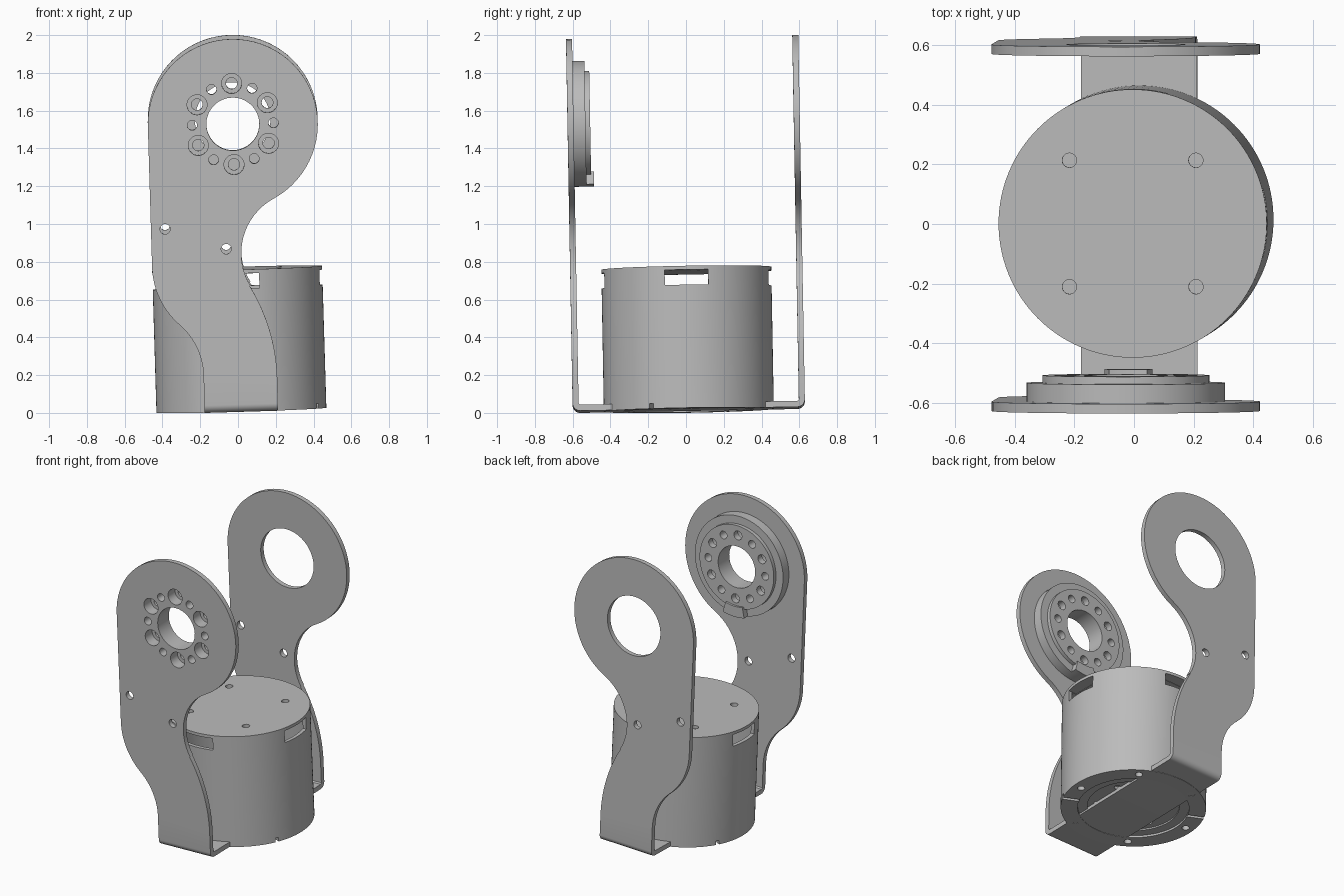
import bpy, bmesh
from math import cos, sin, radians
from mathutils import Vector, Matrix, Euler

if "Cube" in bpy.data.objects:
    bpy.data.objects.remove(bpy.data.objects["Cube"], do_unlink=True)

grey = bpy.data.materials.new("plain_grey")
grey.use_nodes = True
GREY = (0.5, 0.5, 0.5, 1)
grey.diffuse_color = GREY
grey.node_tree.nodes["Principled BSDF"].inputs["Base Color"].default_value = GREY

# The whole assembly leans slightly
LEAN = Matrix.Translation((0.018, 0.015, 0.016)) @ Euler((0.018, -0.03, 0)).to_matrix().to_4x4()
HUB_Z = 1.525


def arc(cx, cy, r, start, end, n=16):
    angles = [radians(start + (end - start) * i / n) for i in range(n + 1)]
    return [(cx + r * cos(a), cy + r * sin(a)) for a in angles]


def rod(r, p0, p1, seg=32):
    """Cylinder between two points."""
    p0, p1 = Vector(p0), Vector(p1)
    d = p1 - p0
    m = Matrix.Translation((p0 + p1) / 2) @ d.to_track_quat('Z', 'Y').to_matrix().to_4x4()
    return lambda bm: bmesh.ops.create_cone(bm, cap_ends=True, segments=seg, radius1=r,
                                            radius2=r, depth=d.length, matrix=m)


def bore(r, x, z, y0, y1, seg=32):
    return rod(r, (x, y0, z), (x, y1, z), seg)


def post(r, x, y, z0, z1, seg=32):
    return rod(r, (x, y, z0), (x, y, z1), seg)


def block(size, centre, turn=0):
    m = Matrix.Rotation(radians(turn), 4, 'Z') @ Matrix.Translation(centre) @ Matrix.Diagonal((*size, 1))
    return lambda bm: bmesh.ops.create_cube(bm, size=1, matrix=m)


def prism(points, push):
    """Closed 3D outline pushed along a vector."""
    def add(bm):
        verts = [bm.verts.new(p) for p in points]
        bmesh.ops.remove_doubles(bm, verts=verts, dist=0.004)
        face = bm.faces.new([v for v in verts if v.is_valid])
        new = bmesh.ops.extrude_face_region(bm, geom=[face])["geom"]
        bmesh.ops.translate(bm, vec=push, verts=[g for g in new if isinstance(g, bmesh.types.BMVert)])
    return add


def make(name, *parts):
    bm = bmesh.new()
    for part in parts:
        part(bm)
    bmesh.ops.recalc_face_normals(bm, faces=bm.faces)
    mesh = bpy.data.meshes.new(name)
    bm.to_mesh(mesh)
    bm.free()
    mesh.materials.append(grey)
    obj = bpy.data.objects.new(name, mesh)
    bpy.context.collection.objects.link(obj)
    return obj


def boolean(obj, operation, *parts):
    cutter = make("cutter", *parts)
    cutter.hide_render = True
    mod = obj.modifiers.new("cut", 'BOOLEAN')
    mod.operation, mod.object, mod.solver = operation, cutter, 'EXACT'
    deps = bpy.context.evaluated_depsgraph_get()
    mesh = bpy.data.meshes.new_from_object(obj.evaluated_get(deps))
    obj.modifiers.clear()
    obj.data = mesh
    bpy.data.objects.remove(cutter, do_unlink=True)


def ring(r, start, count=6):
    return [(r * cos(radians(start + i * 360 / count)), r * sin(radians(start + i * 360 / count)))
            for i in range(count)]


# Bracket: bent U strip trimmed by the curved arm outline
strip = ([(-0.615, 2.2)] + arc(-0.575, 0.04, 0.04, 180, 270, 8) + arc(0.575, 0.04, 0.04, 270, 360, 8)
         + [(0.615, 2.2), (0.583, 2.2)] + arc(0.575, 0.04, 0.008, 360, 270, 1)
         + arc(-0.575, 0.04, 0.008, 270, 180, 1) + [(-0.583, 2.2)])
outline = ([(0.195, -0.1)] + arc(-0.785, 0.175, 0.98, 0, 30) + arc(0.354, 0.83, 0.33, 210, 117)
           + arc(0, HUB_Z, 0.45, -63, 180, 48) + arc(-0.03, 0.78, 0.42, 180, 227.5)
           + arc(-0.562, 0.2, 0.367, 47.5, 0) + [(-0.195, -0.1)])
bracket = make("bracket", prism([(-0.6, y, z) for y, z in strip], (1.2, 0, 0)))
boolean(bracket, 'INTERSECT', prism([(x, -0.8, z) for x, z in outline], (0, 1.6, 0)))

# Arm holes: paired screw holes, bearing opening at the back, hub bores at the front
small, large = ring(0.215, 0), ring(0.215, 30)
boolean(bracket, 'DIFFERENCE',
        bore(0.027, -0.375, 0.98, -1, 1), bore(0.027, -0.055, 0.865, -1, 1),
        bore(0.2, 0, HUB_Z, 0.5, 0.7, 64), bore(0.14, 0, HUB_Z, -0.7, -0.5, 64),
        *[bore(0.026, x, HUB_Z + z, -0.7, -0.5) for x, z in small],
        *[bore(0.053, x, HUB_Z + z, -0.7, -0.5) for x, z in large])

# Hub: stepped flange on the inside of the front arm
hub = make("hub_flange", bore(0.333, 0, HUB_Z, -0.584, -0.52, 96))
boolean(hub, 'UNION', bore(0.28, 0, HUB_Z, -0.55, -0.495, 96))
boolean(hub, 'DIFFERENCE', bore(0.14, 0, HUB_Z, -0.7, -0.4, 64),
        *[bore(0.026, x, HUB_Z + z, -0.7, -0.4) for x, z in small],
        *[bore(0.03, x, HUB_Z + z, -0.7, -0.4) for x, z in large])
boolean(hub, 'DIFFERENCE', *[bore(0.053, x, HUB_Z + z, -0.7, -0.54) for x, z in large])

# Stop tab at the bottom of the hub
tab_shape = arc(0, HUB_Z, 0.333, -104, -76, 10) + arc(0, HUB_Z, 0.262, -76, -104, 10)
tab = make("stop_tab", prism([(x, -0.53, z) for x, z in tab_shape], (0, 0.05, 0)))

# Motor housing: hollow drum with side windows and lid holes
drum = make("motor_housing", post(0.45, 0, 0, -0.002, 0.75, 128))
boolean(drum, 'DIFFERENCE', post(0.425, 0, 0, 0.05, 0.728, 128))
boolean(drum, 'DIFFERENCE',
        *[block((0.15, 0.23, 0.08), (0.45, 0, 0.69), turn) for turn in (0, 90, 180, 270)],
        *[post(0.024, x, y, 0.7, 0.8) for x, y in ring(0.3, 45, 4)],
        *[post(0.023, x, y, -0.1, 0.03) for x, y in ring(0.395, -5)],
        *[block((0.11, 0.022, 0.05), (0.4, 0, 0), turn) for turn in (-26, 154)])

# Stepped recess and screw holes under the housing
boolean(drum, 'DIFFERENCE', post(0.345, 0, 0, -0.1, 0.012, 96))
boolean(drum, 'DIFFERENCE', post(0.285, 0, 0, -0.1, 0.022, 96))
boolean(drum, 'DIFFERENCE', *[post(0.02, x, y, -0.1, 0.04) for x, y in ring(0.225, 24)])

# Finish: lean and smooth shading with crisp edges
bpy.ops.object.select_all(action='DESELECT')
for obj in (bracket, hub, tab, drum):
    obj.data.transform(LEAN)
    obj.select_set(True)
bpy.context.view_layer.objects.active = bracket
bpy.ops.object.shade_smooth_by_angle(angle=radians(30))
